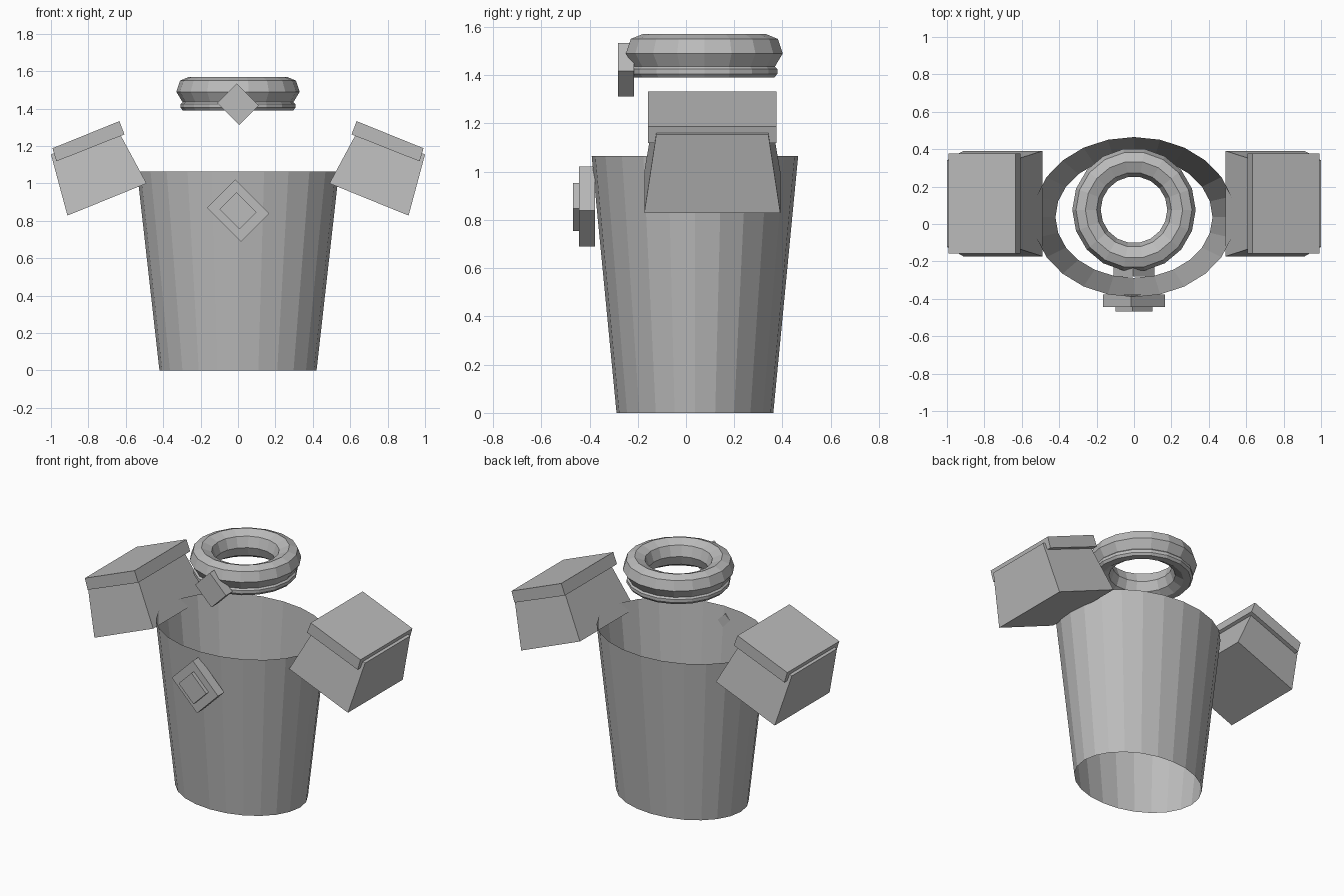
import bpy, bmesh, math
from mathutils import Matrix, Vector

cube = bpy.data.objects.get("Cube")
if cube:
    bpy.data.objects.remove(cube, do_unlink=True)

GREY = (0.5, 0.5, 0.5, 1.0)
mat = bpy.data.materials.new("plain grey")
mat.use_nodes = True
mat.diffuse_color = GREY
mat.node_tree.nodes["Principled BSDF"].inputs["Base Color"].default_value = GREY


def finish(name, bm):
    """Turn a bmesh into a flat shaded, grey object."""
    mesh = bpy.data.meshes.new(name)
    bm.to_mesh(mesh)
    bm.free()
    mesh.materials.append(mat)
    obj = bpy.data.objects.new(name, mesh)
    bpy.context.collection.objects.link(obj)
    return obj


def loft(name, rings, sides, centre_y, closed=False):
    """Skin a stack of ellipses given as (x radius, y radius, z)."""
    bm = bmesh.new()
    loops = []
    for rx, ry, z in rings:
        angles = [math.tau * i / sides for i in range(sides)]
        loops.append([bm.verts.new((rx * math.cos(a), centre_y + ry * math.sin(a), z))
                      for a in angles])
    pairs = list(zip(loops, loops[1:]))
    if closed:
        pairs.append((loops[-1], loops[0]))
    for low, high in pairs:
        for i in range(sides):
            j = (i + 1) % sides
            bm.faces.new((low[i], low[j], high[j], high[i]))
    return finish(name, bm)


def side_block(name, outline, centre_y):
    """Extrude an (x, z, half depth) outline front to back."""
    bm = bmesh.new()
    front = [bm.verts.new((x, centre_y - d, z)) for x, z, d in outline]
    back = [bm.verts.new((x, centre_y + d, z)) for x, z, d in outline]
    bm.faces.new(front)
    bm.faces.new(back[::-1])
    n = len(outline)
    for i in range(n):
        j = (i + 1) % n
        bm.faces.new((front[i], back[i], back[j], front[j]))
    bmesh.ops.recalc_face_normals(bm, faces=bm.faces)
    return finish(name, bm)


def diamond(name, width, height, y_front, y_back, z):
    """A thin block turned onto its corner."""
    bm = bmesh.new()
    bmesh.ops.create_cube(bm, size=1)
    bmesh.ops.scale(bm, vec=Vector((width, y_back - y_front, height)), verts=bm.verts)
    bmesh.ops.rotate(bm, matrix=Matrix.Rotation(math.radians(45), 3, "Y"), verts=bm.verts)
    bmesh.ops.translate(bm, vec=Vector((0, (y_front + y_back) / 2, z)), verts=bm.verts)
    return finish(name, bm)


# Open tapered torso
loft("torso", [(0.42, 0.325, 0), (0.54, 0.428, 1.065)], 24, 0.037)

# Faceted collar ring with a stepped lower lip
collar_profile = [
    (0.25, 1.39), (0.295, 1.39), (0.307, 1.405), (0.307, 1.425), (0.297, 1.435),
    (0.33, 1.49), (0.31, 1.55), (0.26, 1.57), (0.2, 1.545), (0.178, 1.48), (0.2, 1.42),
]
loft("collar", [(r, r, z) for r, z in collar_profile], 18, 0.076, closed=True)

# Shoulder guards and their top plates, one per side
guard = [(0.912, 0.828, 0.282), (0.489, 1.0, 0.282), (0.645, 1.29, 0.232), (1.0, 1.155, 0.232)]
plate = [(0.971, 1.118, 0.267), (0.607, 1.262, 0.267), (0.634, 1.333, 0.267), (0.992, 1.188, 0.267)]
for side, sign in (("left", 1), ("right", -1)):
    for part, outline in (("shoulder_guard", guard), ("shoulder_plate", plate)):
        side_block(f"{side}_{part}", [(sign * x, z, d) for x, z, d in outline], 0.109)

# Diamond ornaments on the chest and collar
diamond("chest_diamond", 0.257, 0.213, -0.443, -0.378, 0.855)
diamond("chest_diamond_centre", 0.15, 0.13, -0.468, -0.44, 0.854)
diamond("collar_diamond", 0.165, 0.148, -0.282, -0.215, 1.423)
